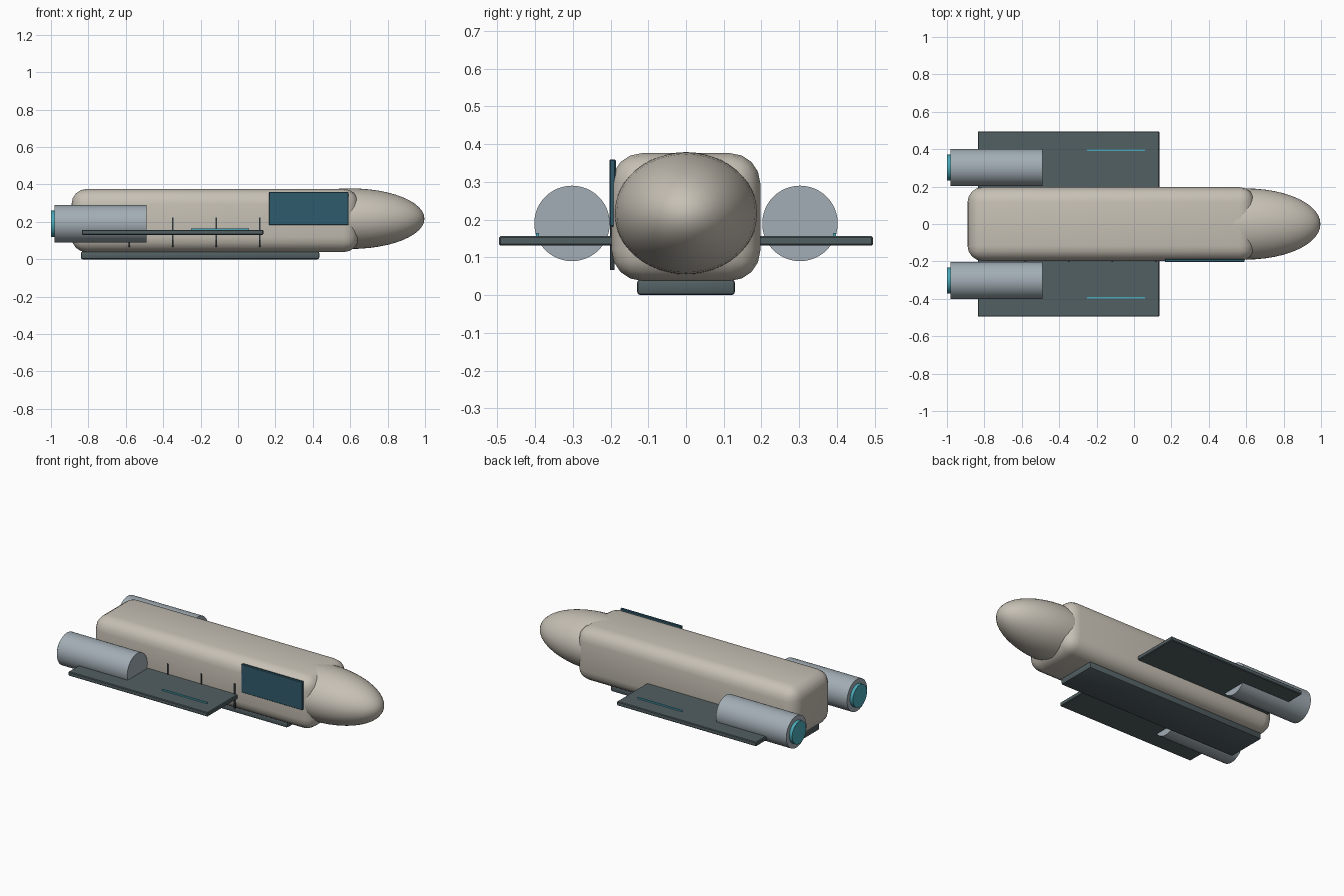
import bpy, math

if "Cube" in bpy.data.objects:
    bpy.data.objects.remove(bpy.data.objects["Cube"])

def material(name, rgb):
    m = bpy.data.materials.new(name)
    m.diffuse_color = (*rgb, 1)
    m.use_nodes = True
    m.node_tree.nodes["Principled BSDF"].inputs["Base Color"].default_value = m.diffuse_color
    return m

HULL = material("warm grey hull", (0.57, 0.53, 0.46))
STEEL = material("blue grey steel", (0.36, 0.42, 0.46))
DARK = material("dark slate", (0.085, 0.115, 0.125))
GLASS = material("deep teal panel", (0.03, 0.105, 0.15))
SEAM = material("seam charcoal", (0.03, 0.04, 0.045))
GLOW = material("cyan glow", (0.07, 0.40, 0.48))

def finish(name, mat, smooth=True):
    o = bpy.context.object
    o.name = name
    o.data.materials.append(mat)
    if smooth:
        bpy.ops.object.shade_smooth_by_angle(angle=math.radians(35))
    return o

def box(name, mat, x, y, z, bevel=0, segments=2):
    """Box from (min, max) ranges, with optional rounded edges."""
    c = [(a + b) / 2 for a, b in (x, y, z)]
    bpy.ops.mesh.primitive_cube_add(size=1, location=c)
    o = bpy.context.object
    o.scale = [b - a for a, b in (x, y, z)]
    bpy.ops.object.transform_apply(location=False, rotation=False, scale=True)
    if bevel:
        mod = o.modifiers.new("rounding", 'BEVEL')
        mod.width, mod.segments = bevel, segments
        bpy.ops.object.modifier_apply(modifier=mod.name)
    return finish(name, mat, bool(bevel))

def tube(name, mat, x, y, z, r):
    bpy.ops.mesh.primitive_cylinder_add(vertices=48, radius=r, depth=x[1] - x[0],
        location=(sum(x) / 2, y, z), rotation=(0, math.pi / 2, 0))
    return finish(name, mat)

# Fuselage, nose and belly keel
box("fuselage", HULL, (-0.89, 0.645), (-0.197, 0.197), (0.038, 0.376), 0.08, 4)
bpy.ops.mesh.primitive_uv_sphere_add(segments=48, ring_count=24, location=(0.6, 0, 0.217),
                                     rotation=(0, math.pi / 2, 0))
bpy.context.object.scale = (0.162, 0.19, 0.397)
finish("nose", HULL)
box("keel", DARK, (-0.84, 0.435), (-0.13, 0.13), (0, 0.042), 0.01)

# Wings, engines, exhausts and wing lights on both sides
for side, s in (("right", -1), ("left", 1)):
    def span(a, b):
        return tuple(sorted((s * a, s * b)))
    box(side + "_wing", DARK, (-0.835, 0.135), span(0.17, 0.495), (0.131, 0.157), 0.004, 1)
    tube(side + "_engine", STEEL, (-0.98, -0.49), s * 0.302, 0.19, 0.1)
    tube(side + "_exhaust", GLOW, (-1.0, -0.96), s * 0.302, 0.19, 0.07)
    box(side + "_wing_light", GLOW, (-0.25, 0.06), span(0.39, 0.398), (0.155, 0.165))

# Side door panel and hull seams, on one side only
box("door_panel", GLASS, (0.165, 0.59), (-0.203, -0.186), (0.182, 0.36), 0.003, 1)
for i in range(4):
    x = -0.582 + i * 0.2325
    box(f"hull_seam_{i + 1}", SEAM, (x - 0.004, x + 0.004), (-0.202, -0.19), (0.066, 0.222))
